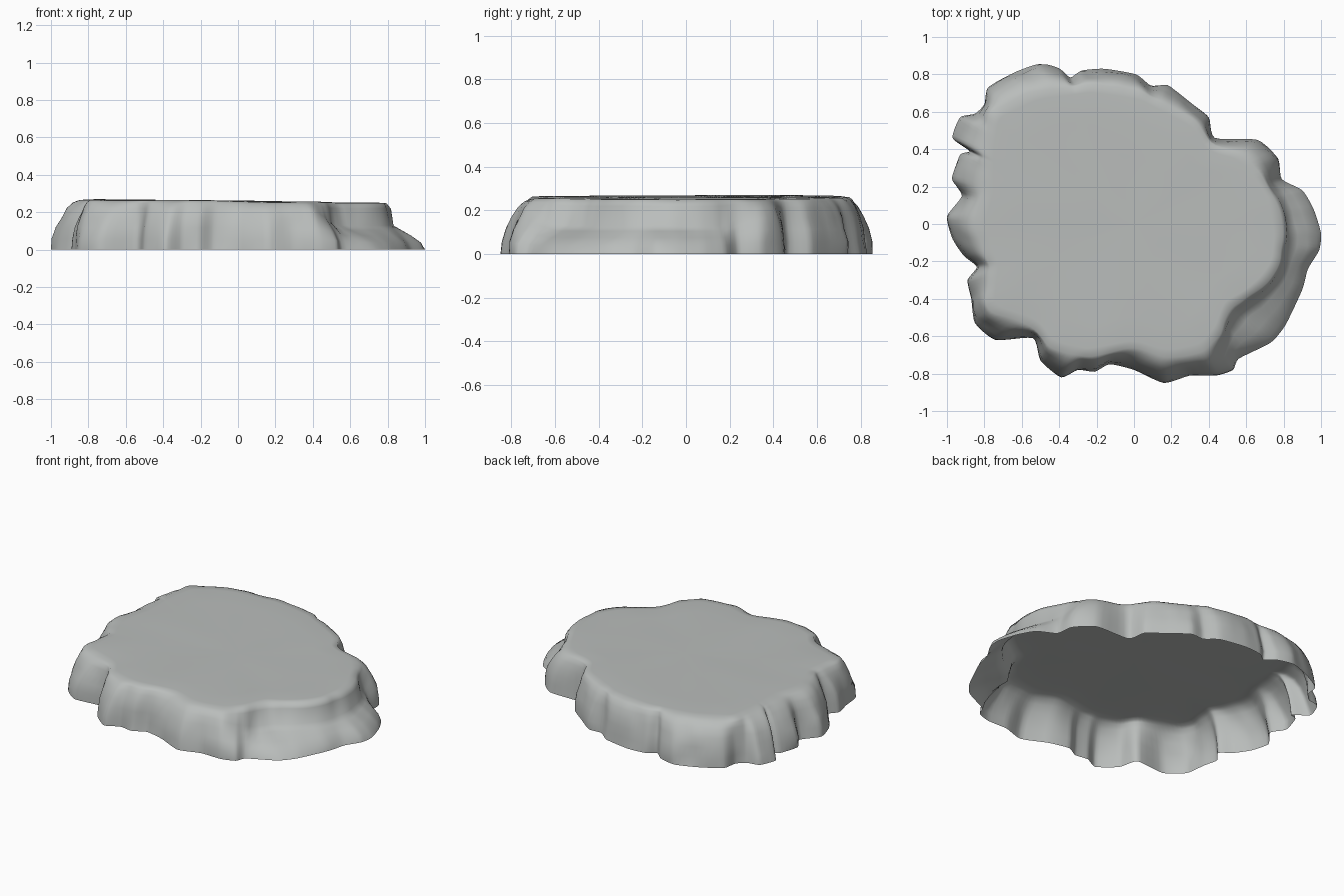
import bpy, bmesh, math
from mathutils import Vector, noise

if "Cube" in bpy.data.objects:
    bpy.data.objects.remove(bpy.data.objects["Cube"])

# Footprint of the rock on the ground, counter-clockwise
FOOT = [(1, -.05), (.96, .08), (.90, .18), (.79, .24), (.77, .35), (.66, .45), (.43, .46),
        (.40, .57), (.30, .65), (.18, .74), (.09, .74), (.01, .80), (-.16, .83), (-.28, .82),
        (-.34, .78), (-.40, .83), (-.51, .855), (-.64, .81), (-.78, .73), (-.80, .64),
        (-.85, .59), (-.93, .57), (-.97, .46), (-.88, .39), (-.93, .37), (-.97, .24),
        (-.92, .15), (-1, .04), (-.97, -.08), (-.91, -.17), (-.84, -.23), (-.89, -.30),
        (-.87, -.40), (-.85, -.53), (-.74, -.62), (-.54, -.61), (-.50, -.73), (-.39, -.82),
        (-.30, -.78), (-.21, -.79), (-.13, -.75), (0, -.78), (.16, -.85), (.30, -.81),
        (.44, -.81), (.53, -.78), (.56, -.72), (.73, -.635), (.81, -.54), (.90, -.35),
        (.93, -.24), (.99, -.14)]
# Edge of the flat top
RIM = [(.80, -.06), (.77, .10), (.70, .24), (.60, .37), (.42, .41), (.34, .55), (.03, .71),
       (-.24, .75), (-.55, .71), (-.77, .60), (-.80, .40), (-.80, .18), (-.85, 0),
       (-.77, -.24), (-.80, -.46), (-.55, -.54), (-.45, -.67), (-.26, -.71), (0, -.66),
       (.19, -.72), (.38, -.68), (.48, -.56), (.50, -.45), (.68, -.35), (.78, -.22)]
# Wall profiles: (inward fraction, height fraction), plain wall and stepped ledge
WALL = [(0, 0), (.05, .22), (.17, .45), (.34, .66), (.55, .84), (.78, .95), (1, 1)]
LEDGE = [(0, 0), (.10, .15), (.35, .30), (.62, .42), (.82, .52), (.90, .88), (1, 1)]


def rim_point(direction):
    """Where a ray from the centre crosses the rim polygon."""
    d = direction.normalized()
    for i, p in enumerate(RIM):
        a, b = Vector(p), Vector(RIM[(i + 1) % len(RIM)])
        e = b - a
        den = d.x * e.y - d.y * e.x
        if abs(den) < 1e-9:
            continue
        t = (a.x * e.y - a.y * e.x) / den
        u = (a.x * d.y - a.y * d.x) / den
        if t > 0 and -1e-6 <= u <= 1 + 1e-6:
            return d * t
    return d * .75


def ledge_weight(p):
    """1 along the right-hand ledge, fading to 0 elsewhere."""
    deg = math.degrees(math.atan2(p.y, p.x))
    return max(0, min(1, (deg + 62) / 14, (26 - deg) / 14))


def top_height(p):
    return .257 - .012 * p.x + .004 * noise.noise(Vector((p.x * 3, p.y * 3, 0)))


def soft_curve(pts, sub):
    """Closed, slightly rounded curve through the points."""
    out, m = [], len(pts)
    for i in range(m):
        p0, p1, p2, p3 = (Vector(pts[(i + k) % m]) for k in (-1, 0, 1, 2))
        t1, t2 = (p2 - p0) * .3, (p3 - p1) * .3
        for k in range(sub):
            s = k / sub
            out.append(p1 * (2*s**3 - 3*s*s + 1) + t1 * (s**3 - 2*s*s + s)
                       + p2 * (3*s*s - 2*s**3) + t2 * (s**3 - s*s))
    return out


foot = soft_curve(FOOT, 5)
raw = [rim_point(p) for p in foot]
n = len(foot)
rim = [sum((raw[(i + k) % n] for k in range(-2, 3)), Vector((0, 0))) / 5 for i in range(n)]

bm = bmesh.new()
rings = []
# Craggy walls, open underneath
for level, (wall, ledge) in enumerate(zip(WALL, LEDGE)):
    ring = []
    for f, r in zip(foot, rim):
        w = ledge_weight(f)
        t = wall[0] * (1 - w) + ledge[0] * w
        h = wall[1] * (1 - w) + ledge[1] * w
        p = f.lerp(r, t)
        if level > 0:
            p *= 1 + .014 * noise.noise(Vector((p.x * 5, p.y * 5, h * 2))) \
                   + .010 * noise.noise(Vector((p.x * 11, p.y * 11, h * 3)))
            p.x = max(-1, min(1, p.x))
            p.y = max(-.855, min(.855, p.y))
        ring.append(bm.verts.new((p.x, p.y, h * top_height(r))))
    rings.append(ring)
# Nearly flat top
for s in (.94, .75, .5, .25):
    rings.append([bm.verts.new((r.x * s, r.y * s, top_height(r * s) + .003)) for r in rim])
for lo, hi in zip(rings, rings[1:]):
    for i in range(n):
        j = (i + 1) % n
        bm.faces.new((lo[i], lo[j], hi[j], hi[i]))
centre = bm.verts.new((0, 0, top_height(Vector((0, 0))) + .003))
for i in range(n):
    bm.faces.new((rings[-1][i], rings[-1][(i + 1) % n], centre))

mesh = bpy.data.meshes.new("rock_plateau")
bm.to_mesh(mesh)
bm.free()
rock = bpy.data.objects.new("rock_plateau", mesh)
bpy.context.collection.objects.link(rock)
# Mid-grey stone
stone = bpy.data.materials.new("stone")
stone.diffuse_color = (.49, .51, .50, 1)
stone.use_nodes = True
stone.node_tree.nodes["Principled BSDF"].inputs["Base Color"].default_value = stone.diffuse_color
mesh.materials.append(stone)
bpy.context.view_layer.objects.active = rock
rock.select_set(True)
bpy.ops.object.shade_smooth_by_angle(angle=math.radians(80))
